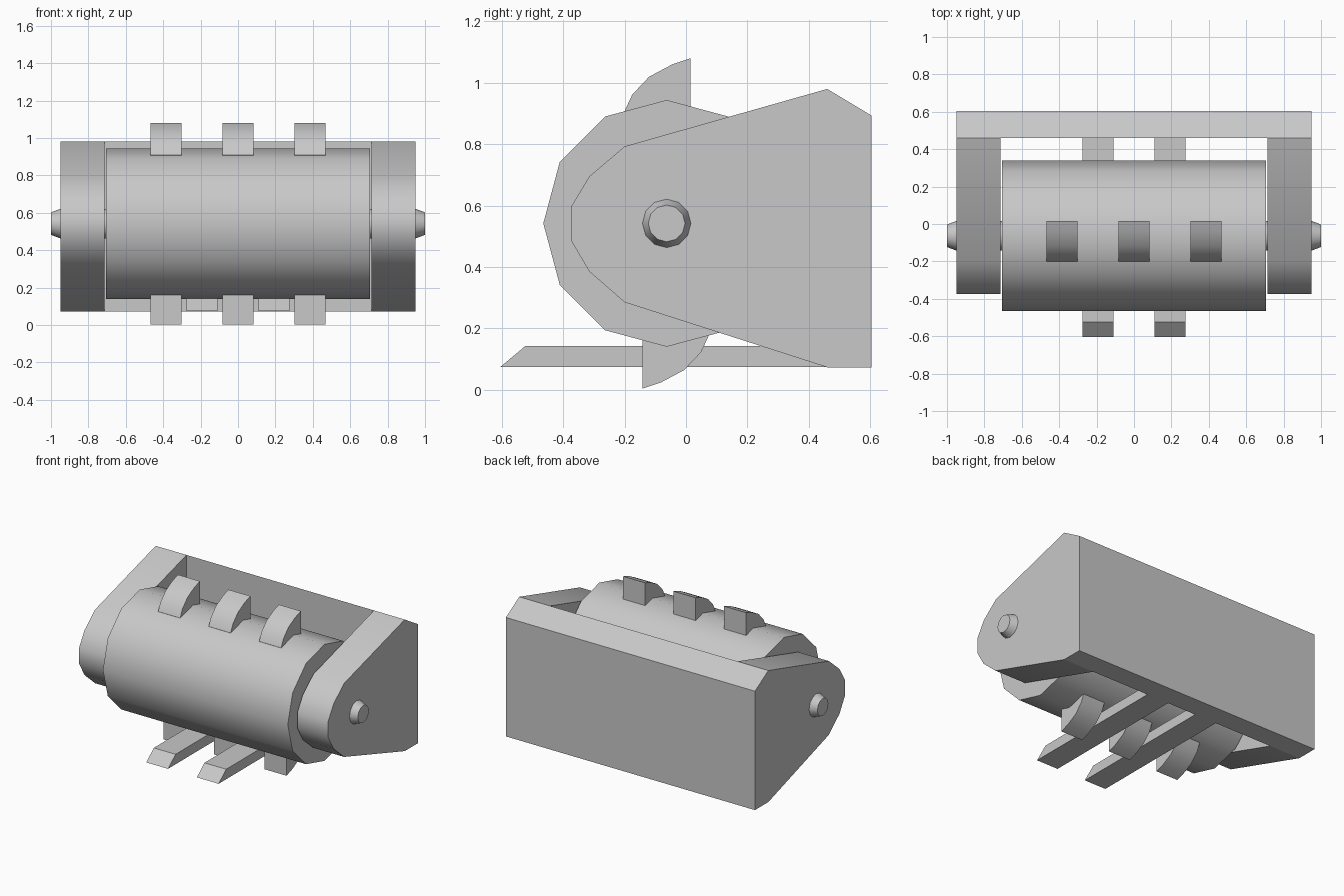
import bpy, bmesh, math
from mathutils import Vector

cube = bpy.data.objects.get("Cube")
if cube:
    bpy.data.objects.remove(cube, do_unlink=True)

steel = bpy.data.materials.new("plain grey")
steel.use_nodes = True
steel.diffuse_color = (0.58, 0.58, 0.58, 1)
steel.node_tree.nodes["Principled BSDF"].inputs["Base Color"].default_value = steel.diffuse_color

AXIS_Y, AXIS_Z = -0.063, 0.542


def loft(name, start, end, x0, x1, smooth=True):
    """Solid between two matching (y, z) outlines placed at x0 and x1."""
    bm = bmesh.new()
    a = [bm.verts.new((x0, y, z)) for y, z in start]
    b = [bm.verts.new((x1, y, z)) for y, z in end]
    bm.faces.new(a)
    bm.faces.new(b[::-1])
    for i in range(len(a)):
        j = (i + 1) % len(a)
        bm.faces.new((a[i], b[i], b[j], a[j]))
    bmesh.ops.recalc_face_normals(bm, faces=bm.faces)
    for f in bm.faces:
        f.smooth = smooth
    for e in bm.edges:
        e.smooth = e.calc_face_angle() < math.radians(35)
    mesh = bpy.data.meshes.new(name)
    bm.to_mesh(mesh)
    bm.free()
    mesh.materials.append(steel)
    obj = bpy.data.objects.new(name, mesh)
    bpy.context.collection.objects.link(obj)
    return obj


def prism(name, outline, x0, x1, smooth=True):
    return loft(name, outline, outline, x0, x1, smooth)


def ring(radius, sides=12):
    """Regular outline around the axle, with a corner at the top."""
    turn = math.tau / sides
    return [(AXIS_Y + radius * math.sin(i * turn), AXIS_Z + radius * math.cos(i * turn))
            for i in range(sides)]


# Back wall with a sloping top
prism("back_wall", [(0.46, 0.073), (0.605, 0.073), (0.605, 0.893), (0.46, 0.98)],
      -0.95, 0.95, smooth=False)

# Side plates with rounded fronts
plate = [(0.46, 0.073), (0.46, 0.98), (-0.2, 0.793), (-0.315, 0.695), (-0.375, 0.595),
         (-0.375, 0.487), (-0.315, 0.385), (-0.2, 0.285)]
for side, s in (("left", 1), ("right", -1)):
    prism(side + "_side_plate", plate, s * 0.715, s * 0.95)
    loft(side + "_axle_tip", ring(0.079), ring(0.06), s * 0.95, s)

# Drum and its axle
prism("drum", ring(0.402), -0.705, 0.705)
prism("axle", ring(0.079), -0.95, 0.95)

# Curved teeth above, and the same teeth turned half round below
tooth = [(-0.2, 0.908), (-0.175, 0.962), (-0.12, 1.02), (-0.045, 1.06), (0.015, 1.08),
         (0.015, 0.85), (-0.18, 0.85)]
turned = [(2 * AXIS_Y - y, 2 * AXIS_Z - z) for y, z in tooth]
for i, x in enumerate((-0.385, 0, 0.385), 1):
    prism(f"upper_tooth_{i}", tooth, x - 0.084, x + 0.084)
    prism(f"lower_tooth_{i}", turned, x - 0.084, x + 0.084)

# Fork tines under the drum
tine = [(-0.605, 0.074), (0.5, 0.074), (0.5, 0.143), (-0.523, 0.143)]
for side, x in (("left", 0.193), ("right", -0.193)):
    prism(side + "_tine", tine, x - 0.083, x + 0.083, smooth=False)
